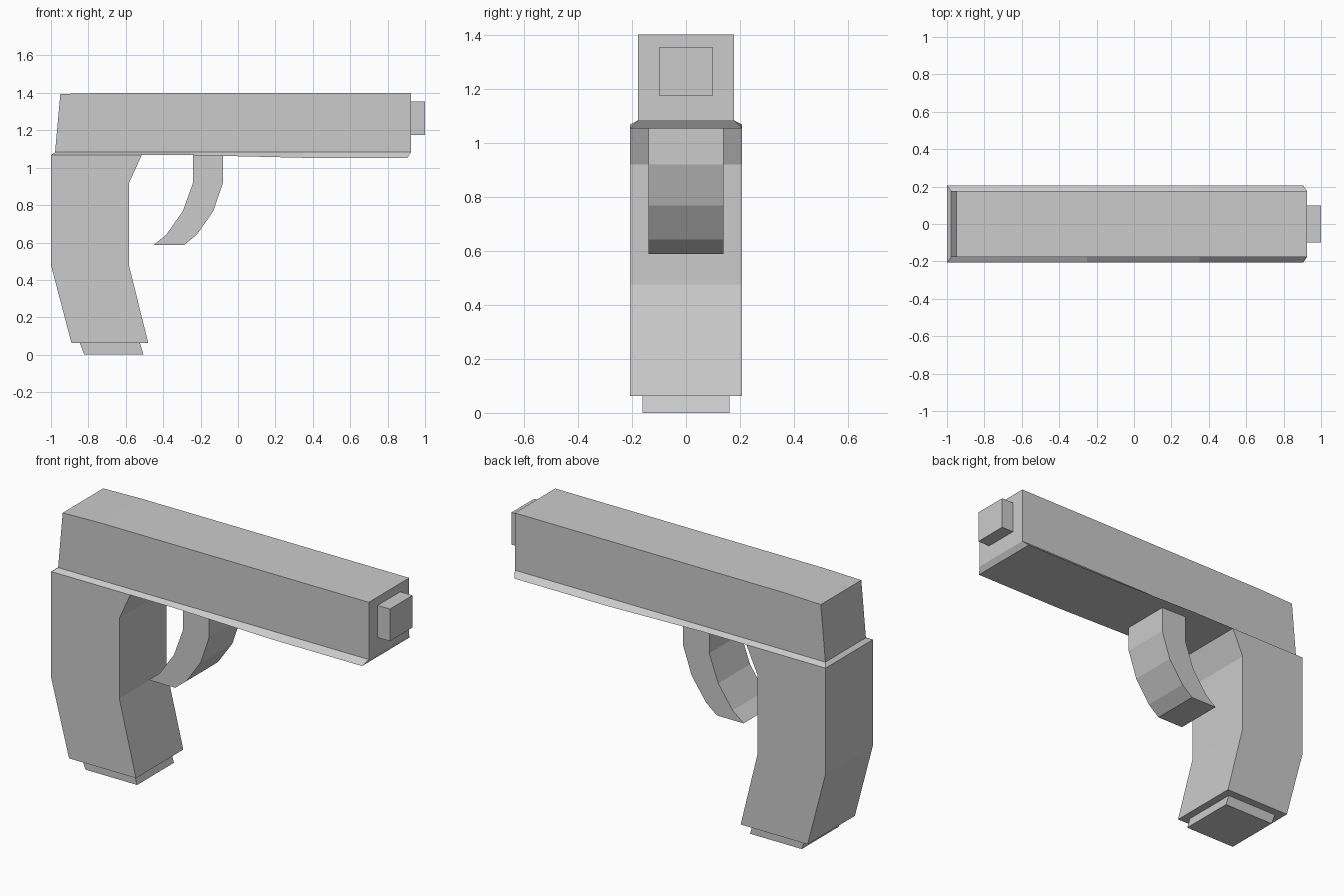
import bpy, bmesh

if "Cube" in bpy.data.objects:
    bpy.data.objects.remove(bpy.data.objects["Cube"])


def finish(name, bm):
    bmesh.ops.recalc_face_normals(bm, faces=bm.faces)
    mesh = bpy.data.meshes.new(name)
    bm.to_mesh(mesh)
    bm.free()
    obj = bpy.data.objects.new(name, mesh)
    bpy.context.collection.objects.link(obj)
    return obj


def extrude_profile(name, points, half_width):
    """Side profile in x, z extruded symmetrically along y."""
    bm = bmesh.new()
    face = bm.faces.new([bm.verts.new((x, -half_width, z)) for x, z in points])
    result = bmesh.ops.extrude_face_region(bm, geom=[face])
    verts = [v for v in result["geom"] if isinstance(v, bmesh.types.BMVert)]
    bmesh.ops.translate(bm, verts=verts, vec=(0, 2 * half_width, 0))
    return finish(name, bm)


def loft(name, sections):
    """Join a row of matching cross-sections and cap both ends."""
    bm = bmesh.new()
    rings = [[bm.verts.new(p) for p in s] for s in sections]
    for a, b in zip(rings, rings[1:]):
        n = len(a)
        for i in range(n):
            j = (i + 1) % n
            bm.faces.new((a[i], a[j], b[j], b[i]))
    bm.faces.new(rings[0])
    bm.faces.new(rings[-1])
    return finish(name, bm)


# Upper body with sloped back
extrude_profile("upper_body", [
    (-0.978, 1.083), (0.925, 1.083), (0.925, 1.40),
    (-0.72, 1.40), (-0.95, 1.394)], 0.177)

# Flared lower rail: top x, bottom x, bottom z
stations = [(-0.978, -1.0, 1.067), (-0.25, -0.25, 1.067),
            (0.35, 0.35, 1.053), (0.925, 0.905, 1.053)]
loft("lower_rail", [
    [(xt, -0.177, 1.083), (xt, 0.177, 1.083), (xb, 0.207, z), (xb, -0.207, z)]
    for xt, xb, z in stations])

# Bent handle
extrude_profile("handle", [
    (-1.0, 1.067), (-1.0, 0.48), (-0.89, 0.062), (-0.48, 0.062),
    (-0.582, 0.475), (-0.582, 0.92), (-0.515, 1.067)], 0.207)

# Plate under the handle
extrude_profile("handle_base", [
    (-0.847, 0.066), (-0.822, 0.0), (-0.505, 0.0), (-0.525, 0.066)], 0.161)

# Curved trigger
extrude_profile("trigger", [
    (-0.24, 1.07), (-0.24, 0.92), (-0.295, 0.768), (-0.383, 0.642),
    (-0.45, 0.588), (-0.287, 0.588), (-0.22, 0.642), (-0.132, 0.768),
    (-0.08, 0.92), (-0.08, 1.07)], 0.139)

# Square nozzle at the front
extrude_profile("nozzle", [
    (0.92, 1.175), (1.0, 1.175), (1.0, 1.353), (0.92, 1.353)], 0.099)
